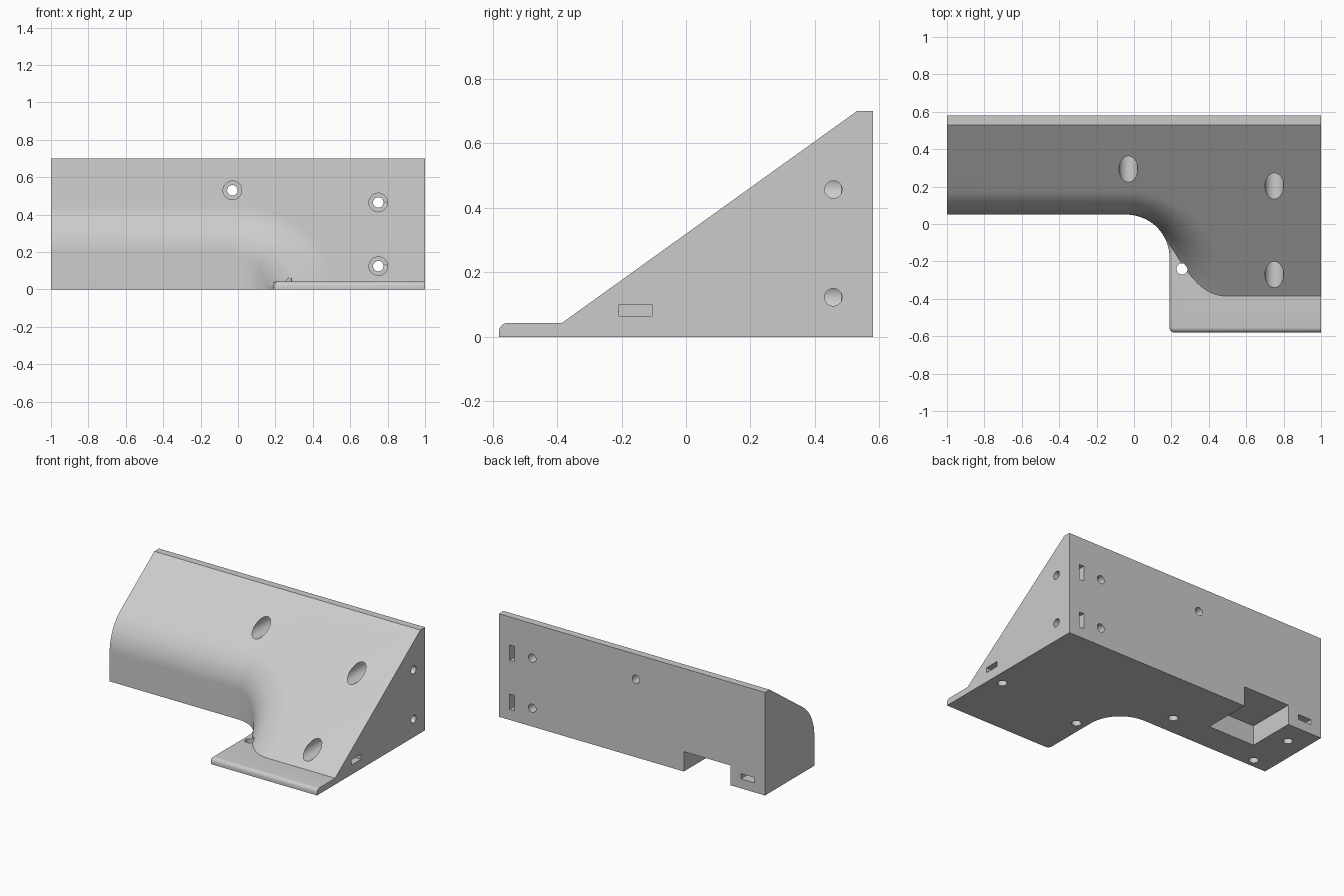
import bpy, bmesh, math
from mathutils import Vector

if "Cube" in bpy.data.objects:
    bpy.data.objects.remove(bpy.data.objects["Cube"])

grey = bpy.data.materials.new("light_grey")
grey.use_nodes = True
grey.diffuse_color = (0.6, 0.6, 0.6, 1)
grey.node_tree.nodes["Principled BSDF"].inputs["Base Color"].default_value = (0.6, 0.6, 0.6, 1)

TAN = 0.718                       # steepness of the sloped face
FILLET, CORNER = 0.3, 0.23        # edge rounding, inner corner radius
CX, CY = -0.04, -0.18             # centre of the inner corner
LEDGE = 0.043


def slope(y):
    return 0.7 + TAN * (y - 0.53)


def finish(bm, name):
    bmesh.ops.recalc_face_normals(bm, faces=bm.faces)
    mesh = bpy.data.meshes.new(name)
    bm.to_mesh(mesh)
    bm.free()
    obj = bpy.data.objects.new(name, mesh)
    bpy.context.collection.objects.link(obj)
    mesh.materials.append(grey)
    return obj


def box(name, x0, x1, y0, y1, z0, z1):
    bm = bmesh.new()
    bmesh.ops.create_cube(bm, size=1)
    for v in bm.verts:
        v.co = (x1 if v.co.x > 0 else x0, y1 if v.co.y > 0 else y0, z1 if v.co.z > 0 else z0)
    return finish(bm, name)


def rod(name, start, end, radius):
    a, b = Vector(start), Vector(end)
    bm = bmesh.new()
    bmesh.ops.create_cone(bm, cap_ends=True, segments=32, radius1=radius, radius2=radius,
                          depth=(b - a).length)
    bm.transform((b - a).to_track_quat('Z', 'Y').to_matrix().to_4x4())
    bmesh.ops.translate(bm, verts=bm.verts, vec=(a + b) / 2)
    return finish(bm, name)


def combine(target, tool, operation):
    mod = target.modifiers.new("combine", 'BOOLEAN')
    mod.operation, mod.solver, mod.object = operation, 'EXACT', tool
    bpy.context.view_layer.objects.active = target
    bpy.ops.object.modifier_apply(modifier=mod.name)
    bpy.data.objects.remove(tool)


# Sloped body: rounded edge rolled along the straight-curved-straight front wall
def section(x, y, normal, back):
    n = Vector(normal)
    up = Vector((0, -TAN, 1)).normalized()
    centre = Vector((x, y, 0)) - n * FILLET
    centre.z = slope(centre.y) - FILLET / up.z
    arc = [centre + n.slerp(up, i / 18) * FILLET for i in range(19)]
    bx, by = back
    return [Vector((x, y, -3))] + arc + [Vector((bx, by, slope(by))), Vector((bx, by, -3))]


sections = [section(-1.2, CY + CORNER, (0, -1, 0), (-1.2, 0.7))]
STEPS = 28
for i in range(STEPS + 1):
    a = math.pi / 2 * (1 - i / STEPS)
    c, s = math.cos(a), math.sin(a)
    sections.append(section(CX + CORNER * c, CY + CORNER * s, (-c, -s, 0),
                            (CX + (2 - CX) * i / STEPS, 0.7)))
sections.append(section(CX + CORNER, -1.5, (-1, 0, 0), (2, -1.5)))

bm = bmesh.new()
rings = [[bm.verts.new(p) for p in sec] for sec in sections]
for r0, r1 in zip(rings, rings[1:]):
    for j in range(len(r0)):
        k = (j + 1) % len(r0)
        bm.faces.new((r0[j], r0[k], r1[k], r1[j]))
bm.faces.new(rings[0])
bm.faces.new(rings[-1])
body = finish(bm, "wedge_bracket")
combine(body, box("trim_box", -1, 1, -0.58, 0.58, 0, 0.7), 'INTERSECT')

# Thin front ledge with rounded front and side edges
outline = [(1, -0.58), (1, 0)]
for i in range(16, -1, -1):
    a = math.radians(50) * i / 16
    outline.append((CX + CORNER * math.cos(a), CY + CORNER * math.sin(a)))
outline.append((CX + CORNER, -0.58))
bm = bmesh.new()
base = bm.faces.new([bm.verts.new((x, y, 0)) for x, y in outline])
ext = bmesh.ops.extrude_face_region(bm, geom=[base])
bmesh.ops.translate(bm, vec=(0, 0, LEDGE),
                    verts=[g for g in ext["geom"] if isinstance(g, bmesh.types.BMVert)])


def rounded(edge):
    a, b = (v.co for v in edge.verts)
    mid = (a + b) / 2
    top = mid.z > LEDGE - 0.001 and (mid.y < -0.57 or mid.x < 0.2)
    post = abs(a.z - b.z) > 0.01 and mid.x < 0.2 and mid.y < -0.57
    return top or post


bmesh.ops.bevel(bm, geom=[e for e in bm.edges if rounded(e)], offset=0.026,
                segments=5, profile=0.5, affect='EDGES')
combine(body, finish(bm, "ledge"), 'UNION')

# Notch in the lower back edge
cutters = [box("notch", -0.74, -0.39, 0.25, 0.7, -0.1, 0.135)]

# Counterbored screw holes running front to back
for x, z in ((-0.03, 0.53), (0.75, 0.465), (0.75, 0.125)):
    cutters.append(rod("screw_hole", (x, -0.7, z), (x, 0.7, z), 0.028))
    cutters.append(rod("counterbore", (x, -0.7, z), (x, 0.48, z), 0.05))

# End holes with nut slots from the back
for z in (0.457, 0.123):
    cutters.append(rod("end_hole", (0.78, 0.457, z), (1.1, 0.457, z), 0.027))
    cutters.append(box("nut_slot", 0.885, 0.92, 0.4, 0.7, z - 0.052, z + 0.052))

# Holes in the underside
for x, y, top in ((0.916, -0.157, 0.16), (0.257, -0.24, 0.06), (-0.154, 0.186, 0.16),
                  (-0.87, 0.42, 0.16), (-0.86, 0.108, 0.16)):
    cutters.append(rod("base_hole", (x, y, -0.1), (x, y, top), 0.03))

# Nut slots for the underside holes
cutters.append(box("side_slot", 0.86, 1.1, -0.207, -0.105, 0.065, 0.1))
cutters.append(box("back_slot", -0.92, -0.82, 0.365, 0.7, 0.065, 0.1))

for cutter in cutters:
    combine(body, cutter, 'DIFFERENCE')

bpy.ops.object.select_all(action='DESELECT')
body.select_set(True)
bpy.context.view_layer.objects.active = body
bpy.ops.object.shade_smooth_by_angle(angle=math.radians(25))
